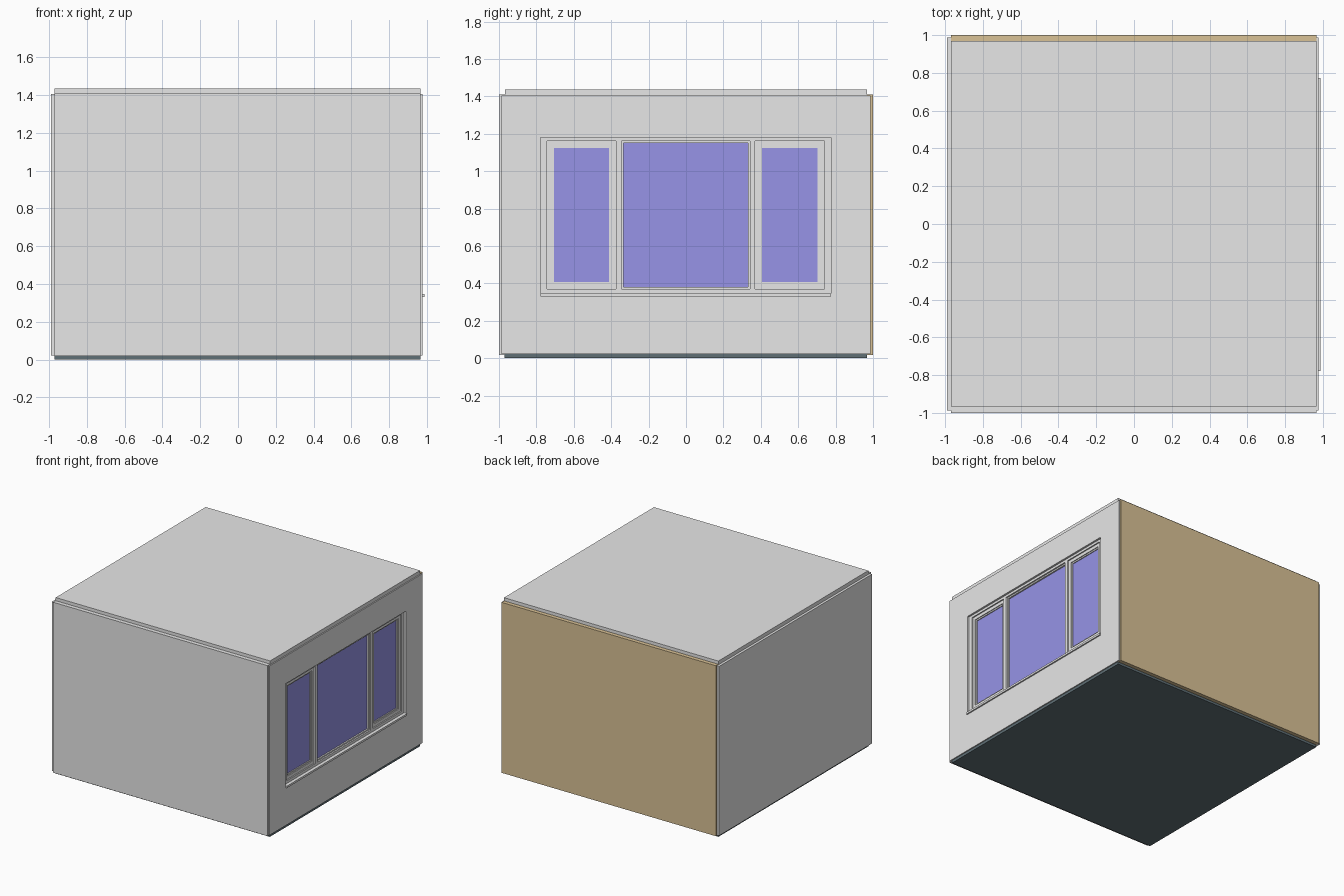
import bpy, bmesh

if "Cube" in bpy.data.objects:
    bpy.data.objects.remove(bpy.data.objects["Cube"])


def mat(name, r, g, b):
    m = bpy.data.materials.new(name)
    m.diffuse_color = (r, g, b, 1)
    m.use_nodes = True
    m.node_tree.nodes["Principled BSDF"].inputs["Base Color"].default_value = m.diffuse_color
    return m


WHITE = mat("white_paint", 0.8, 0.8, 0.8)
TAN = mat("tan_wall", 0.70, 0.54, 0.305)
DARK = mat("slate_floor", 0.115, 0.16, 0.18)
GLASS = mat("blue_glass", 0.308, 0.295, 0.8)


def finish(name, bm, material):
    bmesh.ops.recalc_face_normals(bm, faces=bm.faces)
    me = bpy.data.meshes.new(name)
    bm.to_mesh(me)
    bm.free()
    me.materials.append(material)
    ob = bpy.data.objects.new(name, me)
    bpy.context.collection.objects.link(ob)
    return ob


def box(name, x, y, z, material):
    bm = bmesh.new()
    bmesh.ops.create_cube(bm, size=1)
    for v in bm.verts:
        v.co = [a[0] + (c + 0.5) * (a[1] - a[0]) for a, c in zip((x, y, z), v.co)]
    return finish(name, bm, material)


def panel(name, x, outer, holes, material):
    """Upright plate in the yz plane with rectangular holes (y0, y1, z0, z1)."""
    rects = [outer] + holes
    ys = sorted({v for r in rects for v in r[:2]})
    zs = sorted({v for r in rects for v in r[2:]})
    bm = bmesh.new()
    grid = {(y, z): bm.verts.new((x[0], y, z)) for y in ys for z in zs}
    for a, b in zip(ys, ys[1:]):
        for c, d in zip(zs, zs[1:]):
            my, mz = (a + b) / 2, (c + d) / 2
            if not any(h[0] < my < h[1] and h[2] < mz < h[3] for h in holes):
                bm.faces.new([grid[p] for p in ((a, c), (b, c), (b, d), (a, d))])
    ext = bmesh.ops.extrude_face_region(bm, geom=bm.faces[:], use_keep_orig=True)
    for v in ext["geom"]:
        if isinstance(v, bmesh.types.BMVert):
            v.co.x = x[1]
    bmesh.ops.delete(bm, geom=[v for v in bm.verts if not v.link_faces], context="VERTS")
    return finish(name, bm, material)


def inset(r, d):
    return (r[0] + d, r[1] - d, r[2] + d, r[3] - d)


# room shell
box("floor", (-0.97, 0.967), (-0.97, 0.967), (0, 0.025), DARK)
box("ceiling", (-0.97, 0.967), (-0.967, 0.968), (1.40, 1.436), WHITE)
box("front_wall", (-0.97, 0.967), (-1.0, -0.967), (0.018, 1.41), WHITE)
box("back_wall", (-0.97, 0.967), (0.968, 1.0), (0.018, 1.41), TAN)
box("left_wall", (-0.99, -0.96), (-0.987, 0.987), (0.022, 1.405), WHITE)

# right wall with window opening
W = (-0.778, 0.774, 0.345, 1.180)
panel("right_wall", (0.945, 0.976), (-0.987, 0.987, 0.022, 1.405), [W], WHITE)

# recessed window frame with three lights
lights = [(-0.744, -0.374, 0.37, 1.161),
          (-0.346, 0.342, 0.37, 1.161),
          (0.370, 0.740, 0.37, 1.161)]
panel("window_frame", (0.920, 0.960), W, lights, WHITE)

for i, r in enumerate(lights):
    if i == 1:      # fixed centre pane with a thin bead
        g = inset(r, 0.011)
        panel("centre_bead", (0.922, 0.948), r, [g], WHITE)
    else:           # opening side sashes with an inner bead
        s, g = inset(r, 0.026), inset(r, 0.037)
        panel("sash", (0.922, 0.950), r, [s], WHITE)
        panel("sash_bead", (0.922, 0.943), s, [g], WHITE)
    box("glass_pane", (0.926, 0.936), g[:2], g[2:], GLASS)

# projecting sill
box("window_sill", (0.930, 0.987), (-0.778, 0.774), (0.331, 0.347), WHITE)
